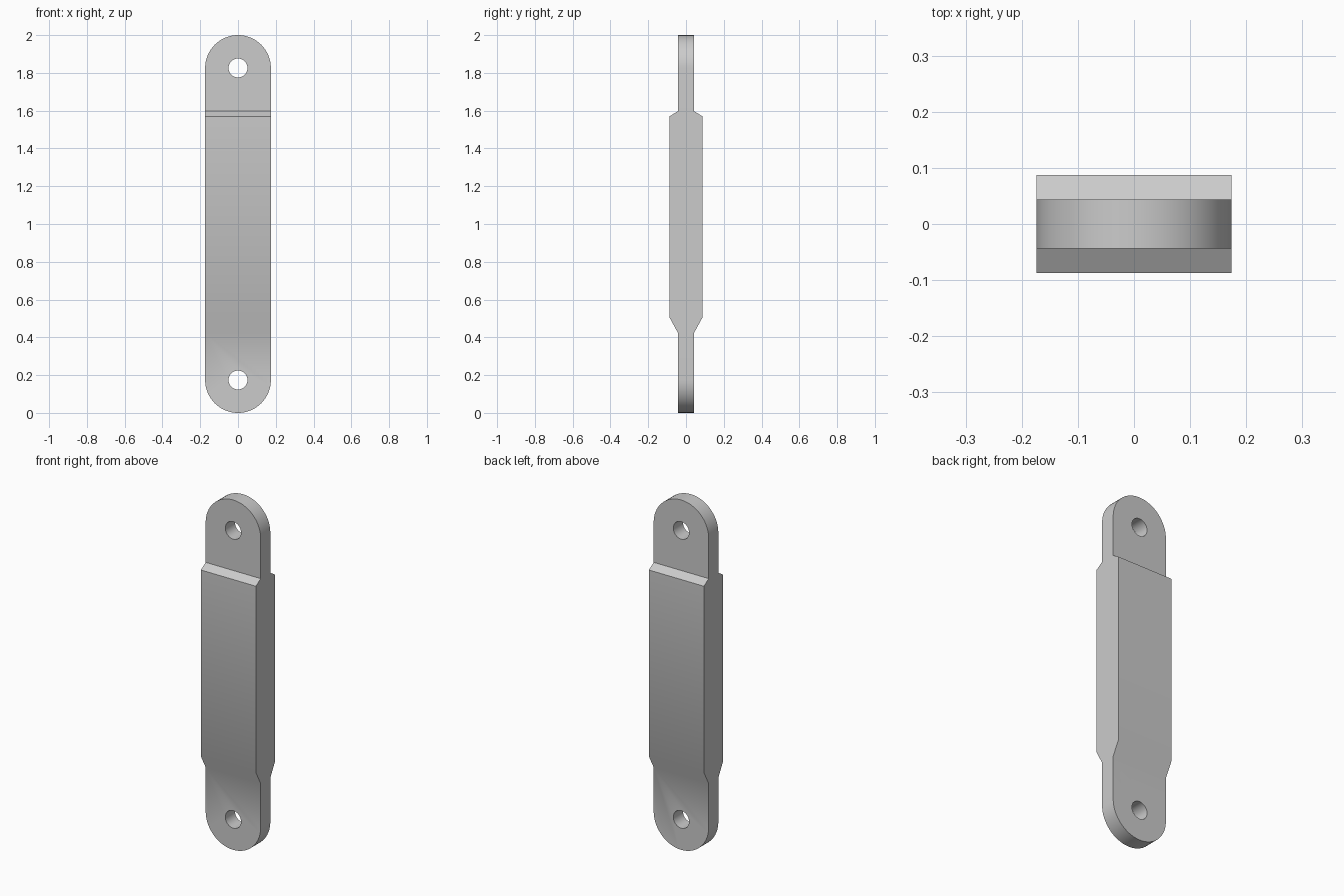
import bpy
import bmesh
from math import pi, sin, cos, radians

cube = bpy.data.objects.get("Cube")
if cube:
    bpy.data.objects.remove(cube, do_unlink=True)

HALF_W = 0.174     # half width, also the radius of the rounded ends
TAB, BODY = 0.0435, 0.087    # half thicknesses
HEIGHT = 2.0
HOLE_R = 0.05
STEPS = 32


def extruded(name, outline, direction):
    """Solid made by sweeping a closed outline along a direction."""
    bm = bmesh.new()
    face = bm.faces.new([bm.verts.new(p) for p in outline])
    swept = bmesh.ops.extrude_face_region(bm, geom=[face])["geom"]
    verts = [v for v in swept if isinstance(v, bmesh.types.BMVert)]
    bmesh.ops.translate(bm, verts=verts, vec=direction)
    bmesh.ops.recalc_face_normals(bm, faces=bm.faces)
    mesh = bpy.data.meshes.new(name)
    bm.to_mesh(mesh)
    bm.free()
    obj = bpy.data.objects.new(name, mesh)
    bpy.context.collection.objects.link(obj)
    return obj


def arc(z, radius, start, sweep, steps):
    return [(radius * cos(start + sweep * i / steps), -0.3,
             z + radius * sin(start + sweep * i / steps)) for i in range(steps + 1)]


def cut(target, cutter, operation):
    mod = target.modifiers.new(cutter.name, "BOOLEAN")
    mod.operation, mod.solver, mod.object = operation, "EXACT", cutter
    bpy.context.view_layer.objects.active = target
    bpy.ops.object.modifier_apply(modifier=mod.name)
    bpy.data.objects.remove(cutter, do_unlink=True)


# Side profile: thin tabs, thick middle, long lower slope, short upper slope
side = [(TAB, 0), (TAB, 0.425), (BODY, 0.505), (BODY, 1.57), (TAB, 1.597), (TAB, HEIGHT)]
outline = [(-0.3, y, z) for y, z in side] + [(-0.3, -y, z) for y, z in reversed(side)]
link = extruded("link_bar", outline, (0.6, 0, 0))

# Rounded ends
bottom, top = HALF_W, HEIGHT - HALF_W
stadium = arc(top, HALF_W, 0, pi, STEPS) + arc(bottom, HALF_W, pi, pi, STEPS)
cut(link, extruded("rounded_outline", stadium, (0, 0.6, 0)), "INTERSECT")

# Pin holes
for z in (bottom, top):
    ring = arc(z, HOLE_R, 0, 2 * pi, STEPS)[:-1]
    cut(link, extruded("pin_hole", ring, (0, 0.6, 0)), "DIFFERENCE")

# Grey material
grey = bpy.data.materials.new("plain grey")
grey.use_nodes = True
colour = (0.6, 0.6, 0.6, 1)
grey.diffuse_color = colour
grey.node_tree.nodes["Principled BSDF"].inputs["Base Color"].default_value = colour
link.data.materials.clear()
link.data.materials.append(grey)

# Smooth round edges and the gentle lower slope, keep the rest crisp
bpy.ops.object.select_all(action="DESELECT")
link.select_set(True)
bpy.context.view_layer.objects.active = link
bpy.ops.object.shade_smooth_by_angle(angle=radians(30))
